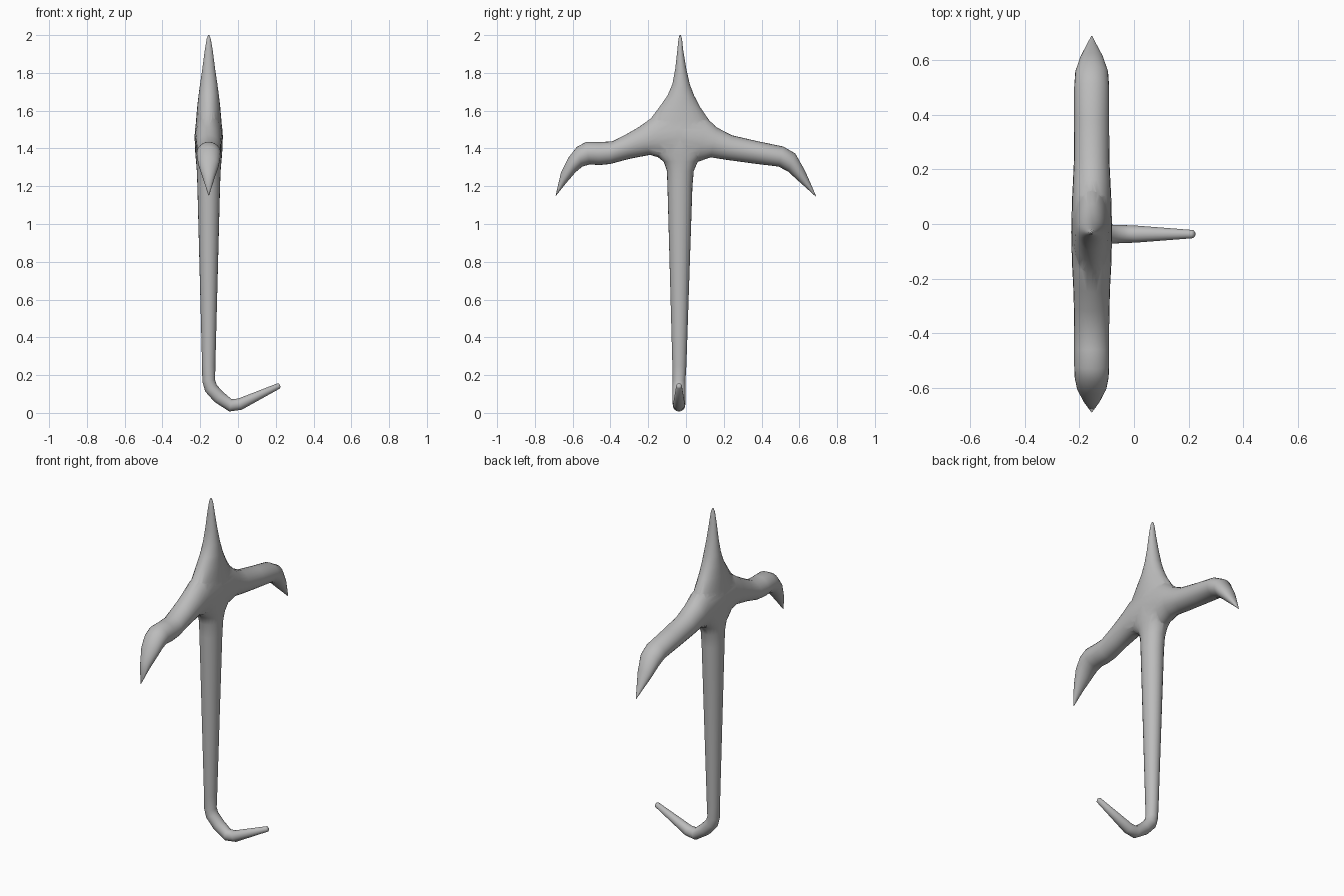
import bpy, bmesh, math
from mathutils import Vector

SIDES = 24
CX = -0.155  # the shaft and crossbar lie in this x plane

grey = bpy.data.materials.new("plain grey")
grey.diffuse_color = (0.5, 0.5, 0.5, 1)


def loft(name, rings):
    """Skin elliptical rings given as (centre, half axis u, half axis v)."""
    bm = bmesh.new()
    loops = []
    for c, u, v in rings:
        angles = [2 * math.pi * i / SIDES for i in range(SIDES)]
        loops.append([bm.verts.new(c + u * math.cos(a) + v * math.sin(a)) for a in angles])
    for a, b in zip(loops, loops[1:]):
        for i in range(SIDES):
            j = (i + 1) % SIDES
            bm.faces.new((a[i], a[j], b[j], b[i]))
    bm.faces.new(loops[0][::-1])
    bm.faces.new(loops[-1])
    bmesh.ops.recalc_face_normals(bm, faces=bm.faces)
    mesh = bpy.data.meshes.new(name)
    bm.to_mesh(mesh)
    bm.free()
    mesh.materials.append(grey)
    ob = bpy.data.objects.new(name, mesh)
    bpy.context.collection.objects.link(ob)
    return ob


# Hooked foot: x, z, radius, tilt of the ring in degrees
foot = [(0.222, 0.146, 0.008, 115), (0.216, 0.143, 0.015, 115), (0.01, 0.046, 0.031, 108),
        (-0.04, 0.04, 0.033, 80), (-0.10, 0.083, 0.035, 45), (-0.143, 0.13, 0.035, 28),
        (-0.155, 0.17, 0.034, 5)]
# Shaft, hub and top spike: z, y min, y max, half width in x
shaft = [(0.25, -0.072, 0.002, 0.035), (1.2, -0.098, 0.034, 0.06), (1.28, -0.101, 0.041, 0.063),
         (1.33, -0.118, 0.062, 0.067), (1.37, -0.17, 0.11, 0.071), (1.44, -0.21, 0.15, 0.074),
         (1.49, -0.215, 0.15, 0.072), (1.55, -0.192, 0.122, 0.067), (1.62, -0.14, 0.074, 0.061),
         (1.68, -0.098, 0.043, 0.054), (1.74, -0.072, 0.02, 0.046), (1.82, -0.057, 0.002, 0.034),
         (1.92, -0.046, -0.015, 0.021), (1.98, -0.04, -0.021, 0.011), (2.0, -0.034, -0.028, 0.003)]

rings = []
for x, z, r, tilt in foot:
    t = math.radians(tilt)
    u = Vector((math.cos(t), 0, math.sin(t))) * r
    rings.append((Vector((x, -0.037, z)), u, Vector((0, r, 0))))
for z, y0, y1, hx in shaft:
    rings.append((Vector((CX, (y0 + y1) / 2, z)), Vector((hx, 0, 0)), Vector((0, (y1 - y0) / 2, 0))))
body = loft("hooked_shaft_and_spike", rings)

# Crossbar with drooping claws: upper y, z, lower y, z, half width in x
bar = [(-0.69, 1.152, -0.688, 1.15, 0.002), (-0.662, 1.272, -0.635, 1.216, 0.03),
       (-0.622, 1.352, -0.584, 1.275, 0.054), (-0.578, 1.408, -0.55, 1.303, 0.062),
       (-0.53, 1.434, -0.51, 1.316, 0.064), (-0.46, 1.434, -0.46, 1.312, 0.064),
       (-0.39, 1.437, -0.40, 1.318, 0.064), (-0.32, 1.473, -0.30, 1.345, 0.065),
       (-0.25, 1.513, -0.19, 1.366, 0.068), (-0.17, 1.57, -0.124, 1.346, 0.072),
       (-0.03, 1.62, -0.03, 1.30, 0.075), (0.11, 1.56, 0.065, 1.33, 0.072),
       (0.165, 1.51, 0.13, 1.353, 0.069), (0.245, 1.469, 0.22, 1.339, 0.065),
       (0.38, 1.438, 0.36, 1.32, 0.064), (0.515, 1.41, 0.49, 1.304, 0.064),
       (0.578, 1.374, 0.54, 1.278, 0.06), (0.627, 1.288, 0.595, 1.228, 0.042),
       (0.66, 1.215, 0.642, 1.186, 0.021), (0.689, 1.147, 0.687, 1.145, 0.002)]
rings = []
for ya, za, yb, zb, hx in bar:
    top, low = Vector((CX, ya, za)), Vector((CX, yb, zb))
    rings.append(((top + low) / 2, Vector((hx, 0, 0)), (top - low) / 2))
crossbar = loft("crossbar_with_claws", rings)

# Fuse the two parts into one skin
union = body.modifiers.new("union", 'BOOLEAN')
union.operation = 'UNION'
union.solver = 'EXACT'
union.object = crossbar
bpy.context.view_layer.objects.active = body
body.select_set(True)
bpy.ops.object.modifier_apply(modifier="union")
bpy.data.objects.remove(crossbar)
bpy.ops.object.shade_smooth_by_angle(angle=math.radians(60))
body.name = "hooked_staff"
